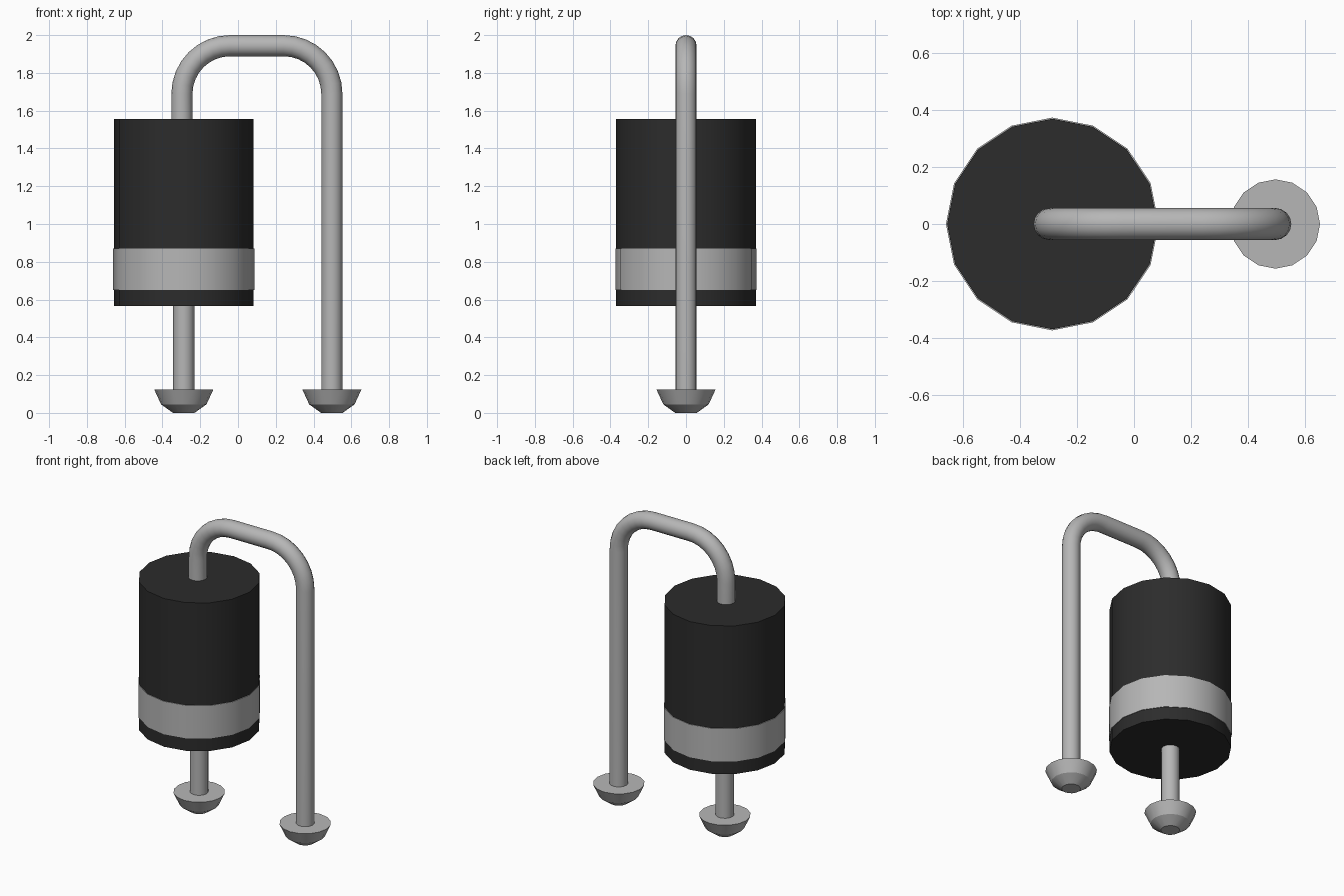
import bpy, bmesh, math
from mathutils import Vector

cube = bpy.data.objects.get("Cube")
if cube:
    bpy.data.objects.remove(cube, do_unlink=True)


def material(name, value):
    mat = bpy.data.materials.new(name)
    mat.use_nodes = True
    color = (value, value, value, 1)
    mat.diffuse_color = color
    mat.node_tree.nodes["Principled BSDF"].inputs["Base Color"].default_value = color
    return mat


silver = material("silver metal", 0.47)
black = material("black plastic", 0.025)

BODY_X, LEG_X, WIRE_R = -0.287, 0.497, 0.056


def finish(name, bm, mat):
    bmesh.ops.recalc_face_normals(bm, faces=bm.faces)
    mesh = bpy.data.meshes.new(name)
    bm.to_mesh(mesh)
    bm.free()
    obj = bpy.data.objects.new(name, mesh)
    bpy.context.collection.objects.link(obj)
    mesh.materials.append(mat)
    bpy.ops.object.select_all(action="DESELECT")
    obj.select_set(True)
    bpy.context.view_layer.objects.active = obj
    bpy.ops.object.shade_smooth_by_angle(angle=math.radians(25))
    return obj


def skin(name, rings, mat):
    """Join a list of point rings into a capped solid."""
    bm = bmesh.new()
    loops = [[bm.verts.new(p) for p in ring] for ring in rings]
    for a, b in zip(loops, loops[1:]):
        for i in range(len(a)):
            j = (i + 1) % len(a)
            bm.faces.new((a[i], a[j], b[j], b[i]))
    bm.faces.new(loops[0])
    bm.faces.new(loops[-1])
    return finish(name, bm, mat)


def ring(center, u, v, radius, sides=16):
    angles = [math.tau * i / sides for i in range(sides)]
    return [center + radius * (u * math.cos(a) + v * math.sin(a)) for a in angles]


X, Y, Z = Vector((1, 0, 0)), Vector((0, 1, 0)), Vector((0, 0, 1))


def turned(name, x, profile, mat):
    return skin(name, [ring(Vector((x, 0, z)), X, Y, r) for r, z in profile], mat)


# Cylindrical body and its raised band
turned("body", BODY_X, [(0.37, 0.565), (0.37, 1.555)], black)
turned("polarity_band", BODY_X, [(0.374, 0.65), (0.374, 0.87)], silver)

# Feet flaring upward to a flat top
foot_profile = [(0.057, 0), (0.12, 0.045), (0.157, 0.125)]
turned("body_foot", BODY_X, foot_profile, silver)
turned("leg_foot", LEG_X, foot_profile, silver)

# Straight lead below the body
turned("lower_lead", BODY_X, [(WIRE_R, 0.1), (WIRE_R, 0.6)], silver)

# Bent lead: up from the body, across, and down to the other foot
BEND, TOP, START_X = 0.255, 1.944, -0.297
path = [(START_X, 1.5, math.pi)]
for cx, start in ((START_X + BEND, math.pi), (LEG_X - BEND, math.pi / 2)):
    for i in range(9):
        a = start - i * math.pi / 16
        path.append((cx + BEND * math.cos(a), TOP - BEND + BEND * math.sin(a), a))
path.append((LEG_X, 0.1, 0))
skin("bent_lead",
     [ring(Vector((x, 0, z)), X * math.cos(a) + Z * math.sin(a), Y, WIRE_R)
      for x, z, a in path], silver)
